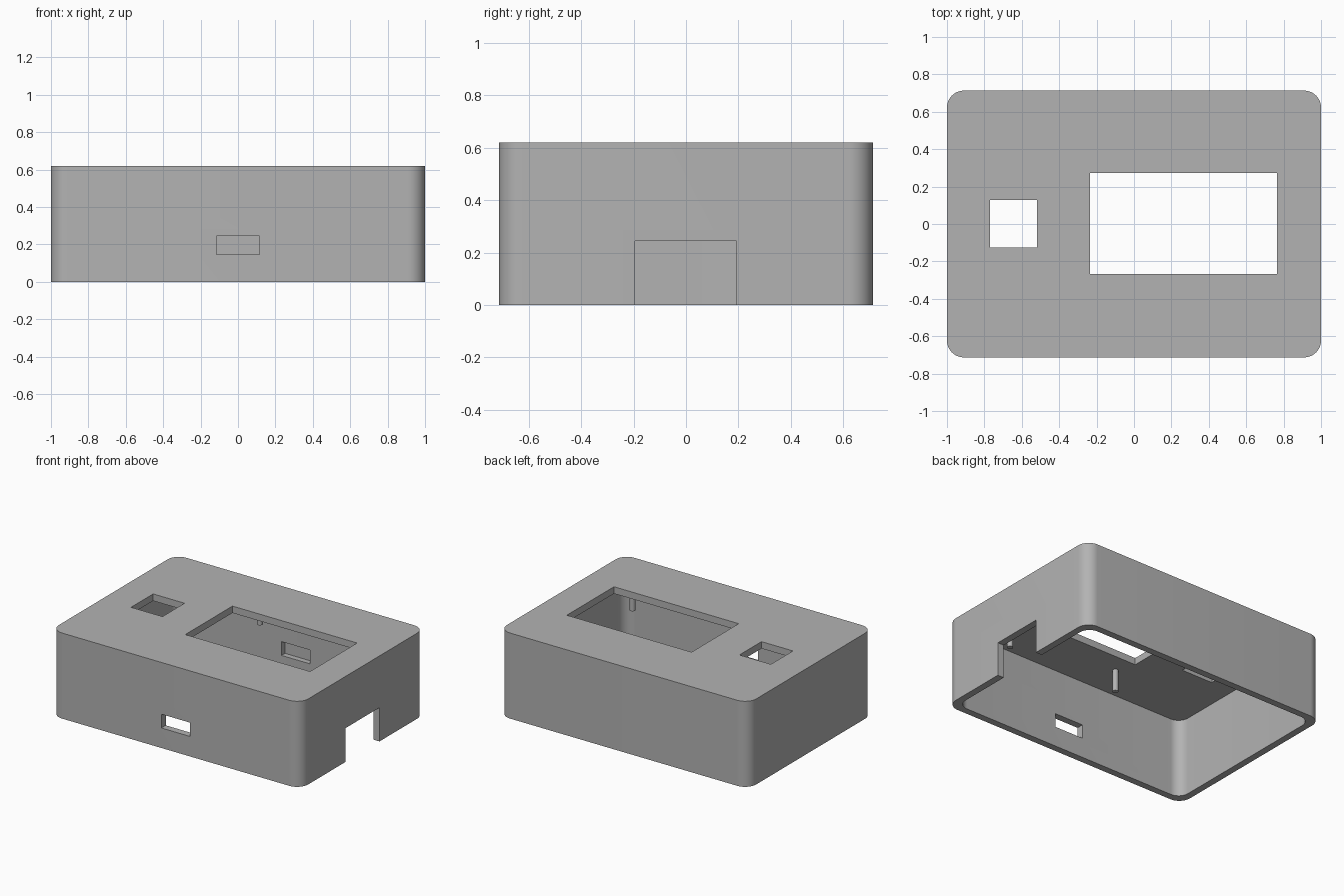
import bpy
import bmesh
import math
from mathutils import Vector

cube = bpy.data.objects.get("Cube")
if cube:
    bpy.data.objects.remove(cube, do_unlink=True)

HALF_Y, HEIGHT, WALL = 0.713, 0.62, 0.05
CEILING = HEIGHT - WALL

grey = bpy.data.materials.new("plain_grey")
grey.use_nodes = True
colour = (0.45, 0.45, 0.45, 1)
grey.diffuse_color = colour
grey.node_tree.nodes["Principled BSDF"].inputs["Base Color"].default_value = colour


def finish(bm, name):
    mesh = bpy.data.meshes.new(name)
    bm.to_mesh(mesh)
    bm.free()
    mesh.materials.append(grey)
    obj = bpy.data.objects.new(name, mesh)
    bpy.context.collection.objects.link(obj)
    return obj


def box(name, low, high, radius=0):
    """Box between two corners, with optional rounded upright edges."""
    low, high = Vector(low), Vector(high)
    bm = bmesh.new()
    bmesh.ops.create_cube(bm, size=1)
    bmesh.ops.scale(bm, vec=high - low, verts=bm.verts)
    bmesh.ops.translate(bm, vec=(low + high) / 2, verts=bm.verts)
    if radius:
        upright = [e for e in bm.edges
                   if abs(e.verts[0].co.z - e.verts[1].co.z) > 0.01]
        bmesh.ops.bevel(bm, geom=upright, offset=radius, segments=12,
                        profile=0.5, affect='EDGES')
    return finish(bm, name)


def select(obj):
    bpy.ops.object.select_all(action='DESELECT')
    obj.select_set(True)
    bpy.context.view_layer.objects.active = obj


def cut(target, cutter):
    cutter.hide_render = True
    mod = target.modifiers.new("cut", 'BOOLEAN')
    mod.operation = 'DIFFERENCE'
    mod.solver = 'EXACT'
    mod.object = cutter
    select(target)
    bpy.ops.object.modifier_apply(modifier=mod.name)
    bpy.data.objects.remove(cutter, do_unlink=True)


# Hollow case, open underneath
case = box("case", (-1, -HALF_Y, 0), (1, HALF_Y, HEIGHT), 0.09)
inner_x, inner_y = 1 - WALL, HALF_Y - WALL
cut(case, box("cavity", (-inner_x, -inner_y, -0.2), (inner_x, inner_y, CEILING), 0.08))

# Screen window and small square opening in the top
cut(case, box("screen_window", (-0.235, -0.268, 0.5), (0.765, 0.272, 0.8)))
cut(case, box("square_opening", (-0.77, -0.125, 0.5), (-0.518, 0.128, 0.8)))

# Front slot, continuing as a blind recess inside the back wall
cut(case, box("front_slot", (-0.115, -0.9, 0.145), (0.115, HALF_Y - 0.01, 0.245)))

# Cable notch in the left side wall
cut(case, box("cable_notch", (0.8, -0.195, -0.2), (1.2, 0.192, 0.245)))

# Four mounting pins hanging from the ceiling around the window
PIN_TIP, PIN_TOP = 0.41, CEILING + 0.01
for side, x in (("right", -0.185), ("left", 0.715)):
    for end, y in (("front", -0.41), ("back", 0.515)):
        bm = bmesh.new()
        bmesh.ops.create_cone(bm, cap_ends=True, segments=24, radius1=0.02,
                              radius2=0.02, depth=PIN_TOP - PIN_TIP)
        bmesh.ops.translate(bm, vec=(x, y, (PIN_TOP + PIN_TIP) / 2), verts=bm.verts)
        pin = finish(bm, f"mounting_pin_{end}_{side}")
        select(pin)
        bpy.ops.object.shade_smooth_by_angle(angle=math.radians(30))

select(case)
bpy.ops.object.shade_smooth_by_angle(angle=math.radians(30))
